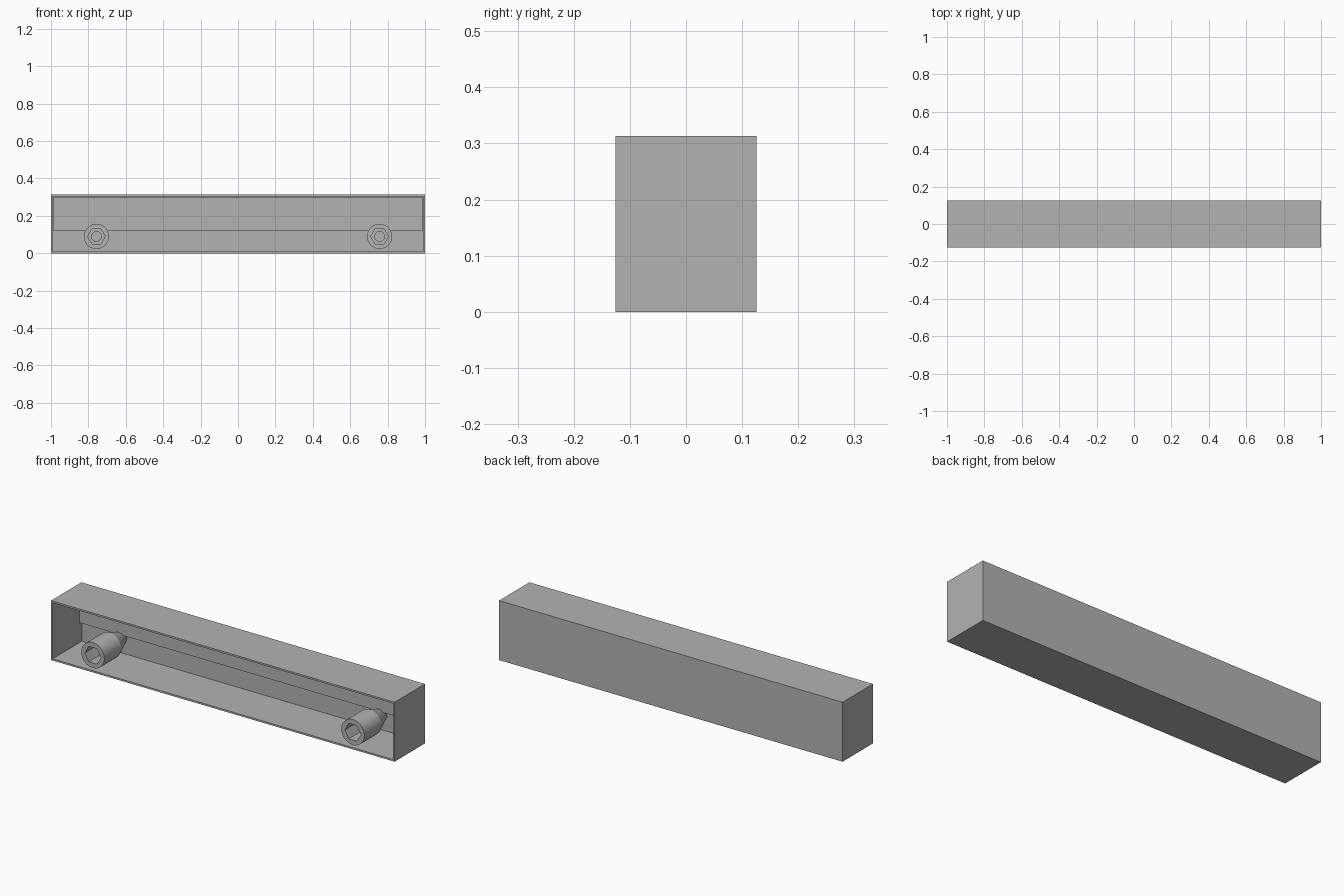
import bpy, bmesh, math

if "Cube" in bpy.data.objects:
    bpy.data.objects.remove(bpy.data.objects["Cube"])

# Overall sizes
HALF_X, HALF_Y, HEIGHT = 1.0, 0.126, 0.313
WALL, BACK = 0.013, 0.009

gray = bpy.data.materials.new("plain gray")
gray.use_nodes = True
gray.diffuse_color = (0.45, 0.45, 0.45, 1)
gray.node_tree.nodes["Principled BSDF"].inputs["Base Color"].default_value = gray.diffuse_color


def finish(name, bm):
    bmesh.ops.recalc_face_normals(bm, faces=bm.faces)
    mesh = bpy.data.meshes.new(name)
    bm.to_mesh(mesh)
    bm.free()
    mesh.materials.append(gray)
    obj = bpy.data.objects.new(name, mesh)
    bpy.context.collection.objects.link(obj)
    return obj


def box(lo, hi):
    bm = bmesh.new()
    bmesh.ops.create_cube(bm, size=1)
    for v in bm.verts:
        for i in range(3):
            v.co[i] = lo[i] if v.co[i] < 0 else hi[i]
    return bm


# Hollow housing, open at the front
bm = box((-HALF_X, -HALF_Y, 0), (HALF_X, HALF_Y, HEIGHT))
bm.normal_update()
front = min(bm.faces, key=lambda f: f.calc_center_median().y)
bmesh.ops.inset_region(bm, faces=[front], thickness=WALL)
pocket = bmesh.ops.extrude_discrete_faces(bm, faces=[front])["faces"][0]
for v in pocket.verts:
    v.co.y = HALF_Y - BACK
finish("housing", bm)

# Thicker upper part of the back wall
finish("back_step", box((-HALF_X + WALL, 0.09, 0.118),
                        (HALF_X - WALL, HALF_Y - BACK, HEIGHT - WALL)))

# Screw posts: round outside with a tapered rear, hexagonal socket and pilot hole
SEGMENTS = 48


def ring(bm, y, radius, hexagonal=False):
    verts = []
    for i in range(SEGMENTS):
        a = math.tau * i / SEGMENTS
        r = radius
        if hexagonal:
            r *= math.cos(math.pi / 6) / math.cos(a % (math.pi / 3) - math.pi / 6)
        verts.append(bm.verts.new((r * math.cos(a), y, r * math.sin(a))))
    return verts


def screw_post(name, x):
    bm = bmesh.new()
    mouth, socket_end, hole_end = -HALF_Y, -0.02, 0.08
    rings = [ring(bm, HALF_Y - BACK, 0.028),
             ring(bm, 0.014, 0.067),
             ring(bm, mouth, 0.067),
             ring(bm, mouth, 0.047, True),
             ring(bm, socket_end, 0.047, True),
             ring(bm, socket_end, 0.026),
             ring(bm, hole_end, 0.026)]
    for a, b in zip(rings, rings[1:]):
        for i in range(SEGMENTS):
            j = (i + 1) % SEGMENTS
            bm.faces.new((a[i], a[j], b[j], b[i]))
    bm.faces.new(rings[0])
    bm.faces.new(rings[-1])
    post = finish(name, bm)
    post.location = (x, 0, 0.09)
    bpy.ops.object.select_all(action="DESELECT")
    post.select_set(True)
    bpy.context.view_layer.objects.active = post
    bpy.ops.object.shade_smooth_by_angle(angle=math.radians(20))


for side, x in (("left", 0.757), ("right", -0.757)):
    screw_post(side + "_screw_post", x)
